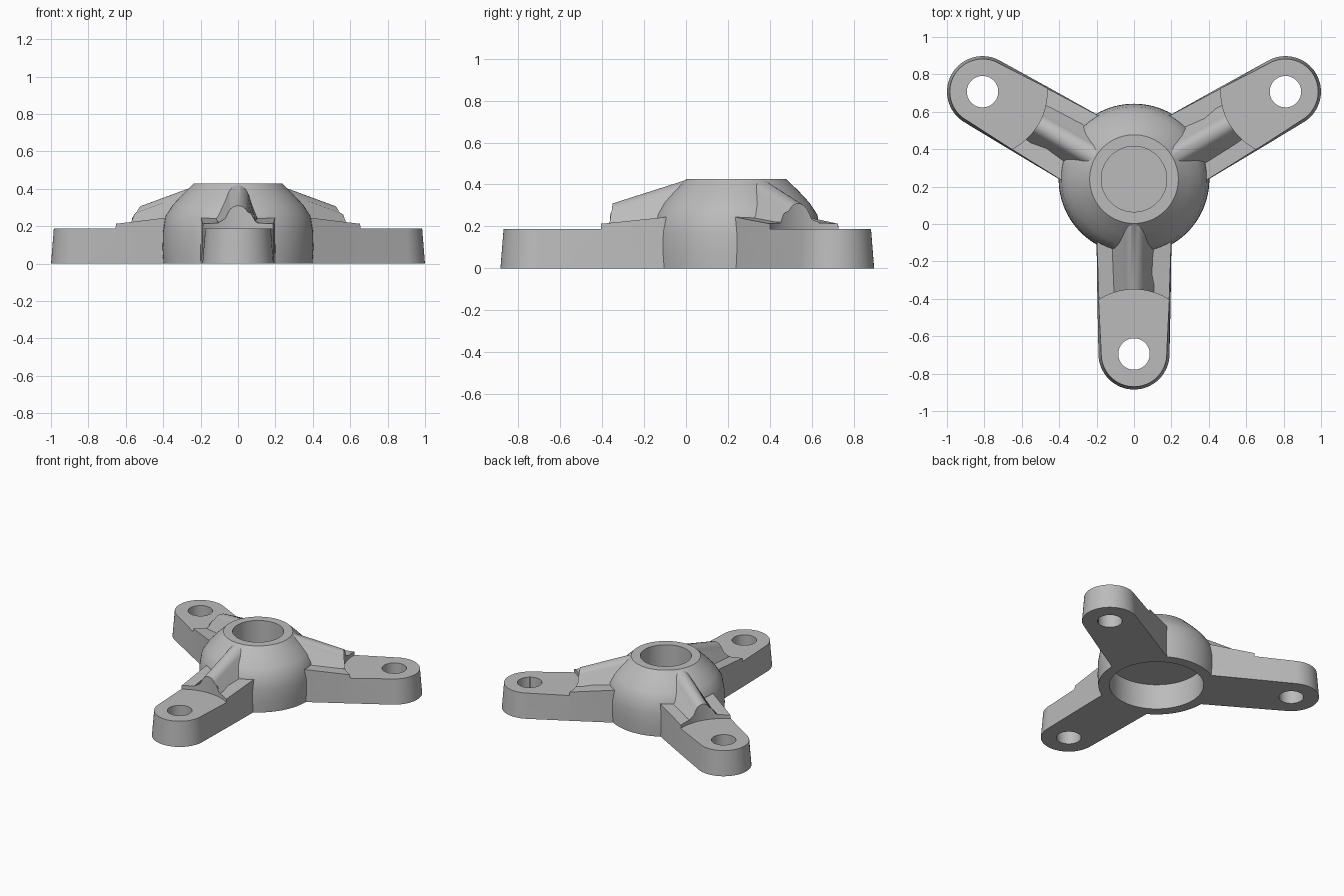
import bpy, bmesh, math
from mathutils import Matrix, Vector

if "Cube" in bpy.data.objects:
    bpy.data.objects.remove(bpy.data.objects["Cube"], do_unlink=True)

HUB = Matrix.Translation((0, 0.24, 0))
HOLE_DIST = 0.935

metal = bpy.data.materials.new("cast_grey")
metal.use_nodes = True
grey = (0.5, 0.5, 0.5, 1)
metal.diffuse_color = grey
metal.node_tree.nodes["Principled BSDF"].inputs["Base Color"].default_value = grey


def finish(name, bm, matrix):
    bmesh.ops.remove_doubles(bm, verts=bm.verts, dist=1e-5)
    bmesh.ops.recalc_face_normals(bm, faces=bm.faces)
    bm.transform(matrix)
    mesh = bpy.data.meshes.new(name)
    bm.to_mesh(mesh)
    bm.free()
    mesh.materials.append(metal)
    obj = bpy.data.objects.new(name, mesh)
    bpy.context.collection.objects.link(obj)
    return obj


def loft(name, sections, matrix):
    """Skin matching closed sections and cap both ends."""
    bm = bmesh.new()
    rings = [[bm.verts.new(p) for p in s] for s in sections]
    n = len(rings[0])
    for a, b in zip(rings, rings[1:]):
        for i in range(n):
            j = (i + 1) % n
            bm.faces.new((a[i], a[j], b[j], b[i]))
    bm.faces.new(rings[0])
    bm.faces.new(rings[-1])
    return finish(name, bm, matrix)


def turned(name, profile, matrix, steps=96):
    """Solid of revolution from (radius, z) pairs."""
    def ring(r, z):
        return [(r * math.cos(math.tau * k / steps), r * math.sin(math.tau * k / steps), z)
                for k in range(steps)]
    return loft(name, [ring(r, z) for r, z in profile], matrix)


def combine(target, other, operation):
    mod = target.modifiers.new(operation.lower(), 'BOOLEAN')
    mod.operation = operation
    mod.solver = 'EXACT'
    mod.object = other
    with bpy.context.temp_override(object=target, active_object=target):
        bpy.ops.object.modifier_apply(modifier=mod.name)
    bpy.data.objects.remove(other, do_unlink=True)


def arm_section(d_low, d_top, w_low, w_top, z):
    return [(d_low, -w_low, 0), (d_low, w_low, 0), (d_top, w_top, z), (d_top, -w_top, z)]


def make_arm(matrix):
    # Tapered bar with a rounded, drafted tip
    sections = [arm_section(0.15, 0.15, 0.2, 0.2, 0.265),
                arm_section(0.35, 0.35, 0.2, 0.198, 0.243),
                arm_section(0.64, 0.64, 0.196, 0.188, 0.213)]
    for k in range(17):
        a = math.pi / 2 * k / 16
        s, c = math.sin(a), max(math.cos(a), 0)
        sections.append(arm_section(HOLE_DIST + 0.19 * s, HOLE_DIST + 0.174 * s,
                                    0.19 * c, 0.174 * c, 0.2))
    return loft("arm", sections, matrix)


def rib_section(d, top, foot, crown):
    # Sloped flanks with a rounded crown
    arc = [math.radians(25 + 130 * k / 12) for k in range(13)]
    points = [(d, foot, 0.15), (d, foot, 0.22)]
    points += [(d, crown * math.cos(a), top - crown * (1 - math.sin(a))) for a in arc]
    return points + [(d, -foot, 0.22), (d, -foot, 0.15)]


body = turned("hub_with_arms", [(0.398, 0), (0.403, 0.08), (0.401, 0.17), (0.387, 0.255),
                                (0.35, 0.312), (0.298, 0.368), (0.237, 0.427)], HUB)

# Three ribbed arms, each with a round seat cleared around its bolt
bolts = []
for degrees in (-90, 30, 150):
    place = HUB @ Matrix.Rotation(math.radians(degrees), 4, 'Z')
    at_bolt = place @ Matrix.Translation((HOLE_DIST, 0, 0))
    arm = make_arm(place)
    rib = loft("rib", [rib_section(0.225, 0.426, 0.14, 0.06),
                       rib_section(0.72, 0.268, 0.095, 0.055)], place)
    combine(arm, rib, 'UNION')
    combine(arm, turned("bolt_seat", [(0.345, 0.187), (0.345, 0.8)], at_bolt), 'DIFFERENCE')
    combine(body, arm, 'UNION')
    bolts.append(at_bolt)

# Bolt holes, lower cavity and upper bore
for at_bolt in bolts:
    combine(body, turned("bolt_hole", [(0.084, -0.2), (0.084, 0.6)], at_bolt, 64), 'DIFFERENCE')
combine(body, turned("cavity", [(0.322, -0.2), (0.322, 0.19)], HUB), 'DIFFERENCE')
combine(body, turned("bore", [(0.175, 0.23), (0.175, 0.8)], HUB), 'DIFFERENCE')

bpy.ops.object.select_all(action='DESELECT')
body.select_set(True)
bpy.context.view_layer.objects.active = body
bpy.ops.object.shade_smooth_by_angle(angle=math.radians(28))
